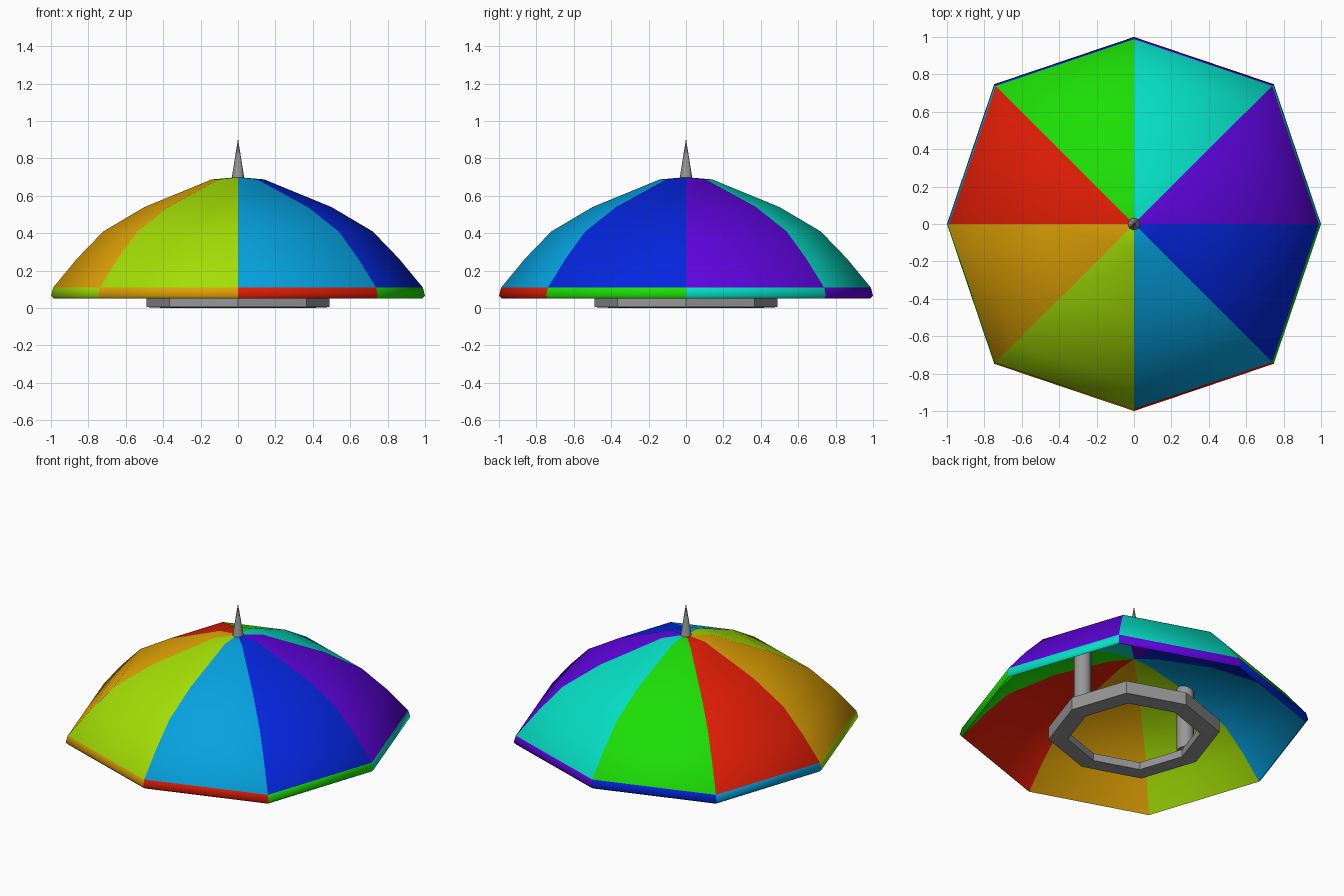
import bpy, bmesh, math

if "Cube" in bpy.data.objects:
    bpy.data.objects.remove(bpy.data.objects["Cube"])

SIDES = 8


def material(name, rgb):
    m = bpy.data.materials.new(name)
    m.diffuse_color = (*[(c / 255) ** 2.2 for c in rgb], 1)
    m.use_nodes = True
    m.node_tree.nodes["Principled BSDF"].inputs["Base Color"].default_value = m.diffuse_color
    return m


# Panel colours, counter-clockwise from +x
panels = [material(n, c) for n, c in [
    ("purple", (95, 12, 222)), ("teal", (14, 222, 196)),
    ("green", (34, 222, 14)), ("red", (222, 34, 14)),
    ("orange", (222, 160, 14)), ("lime", (163, 222, 14)),
    ("sky_blue", (14, 160, 222)), ("blue", (12, 42, 222))]]
grey = material("grey", (150, 150, 150))


def corner(i, r, z):
    """Octagon corner: diagonal corners sit a little further out."""
    k = 1.057 if i % 2 else 1.0
    a = i * 2 * math.pi / SIDES
    return (r * k * math.cos(a), r * k * math.sin(a), z)


def finish(bm, name, mats):
    me = bpy.data.meshes.new(name)
    bm.to_mesh(me)
    bm.free()
    for m in mats:
        me.materials.append(m)
    ob = bpy.data.objects.new(name, me)
    bpy.context.collection.objects.link(ob)
    return ob


def bridge(bm, a, b):
    """Quads between two octagon loops, one per panel."""
    return [bm.faces.new((a[i], a[(i + 1) % SIDES], b[(i + 1) % SIDES], b[i]))
            for i in range(SIDES)]


def loop(bm, r, z):
    return [bm.verts.new(corner(i, r, z)) for i in range(SIDES)]


# Canopy: outer shell, flatter inner shell and rim; inner colours run the other way
outer_profile = [(0.988, 0.11), (0.86, 0.265), (0.72, 0.41), (0.50, 0.54), (0.14, 0.688)]
inner_profile = [(0.985, 0.05), (0.86, 0.20), (0.72, 0.335), (0.45, 0.455), (0.14, 0.53)]
bm = bmesh.new()
outer = [loop(bm, *p) for p in outer_profile]
inner = [loop(bm, *p) for p in inner_profile]
outer_tip = bm.verts.new((0, 0, 0.70))
inner_tip = bm.verts.new((0, 0, 0.54))
for rings, tip, outside in ((outer, outer_tip, True), (inner, inner_tip, False)):
    strips = [bridge(bm, a, b) for a, b in zip(rings, rings[1:])]
    top = rings[-1]
    strips.append([bm.faces.new((top[i], top[(i + 1) % SIDES], tip)) for i in range(SIDES)])
    for strip in strips:
        for i, f in enumerate(strip):
            f.material_index = i if outside else (1 - i) % SIDES
            if not outside:
                f.normal_flip()
bulge = loop(bm, 1.0, 0.065)
for strip in (bridge(bm, inner[0], bulge), bridge(bm, bulge, outer[0])):
    for i, f in enumerate(strip):
        f.material_index = (1 - i) % SIDES
for f in bm.faces:
    f.smooth = True
for a, b in zip(inner[0], inner[0][1:] + inner[0][:1]):
    bm.edges.get((a, b)).smooth = False
finish(bm, "canopy", panels)

# Head band: octagonal ring, lower on the inside
bm = bmesh.new()
loops = [loop(bm, r, z) for r, z in
         [(0.49, 0.005), (0.49, 0.09), (0.38, 0.05), (0.38, 0.0)]]
for a, b in zip(loops, loops[1:] + loops[:1]):
    bridge(bm, a, b)
bmesh.ops.recalc_face_normals(bm, faces=bm.faces)
finish(bm, "head_band", [grey])


def cone(name, x, r1, r2, z0, z1, sides):
    bm = bmesh.new()
    bmesh.ops.create_cone(bm, cap_ends=True, segments=sides, radius1=r1,
                          radius2=r2, depth=z1 - z0)
    bmesh.ops.translate(bm, verts=bm.verts, vec=(x, 0, (z0 + z1) / 2))
    ob = finish(bm, name, [grey])
    for f in ob.data.polygons:
        f.use_smooth = abs(f.normal.z) < 0.9
    return ob


# Side posts joining the band to the canopy
for side, x in (("left", -0.405), ("right", 0.405)):
    cone(side + "_post", x, 0.053, 0.053, 0.05, 0.49, 12)

# Spike on top
cone("spike", 0, 0.036, 0.001, 0.68, 0.90, 8)
